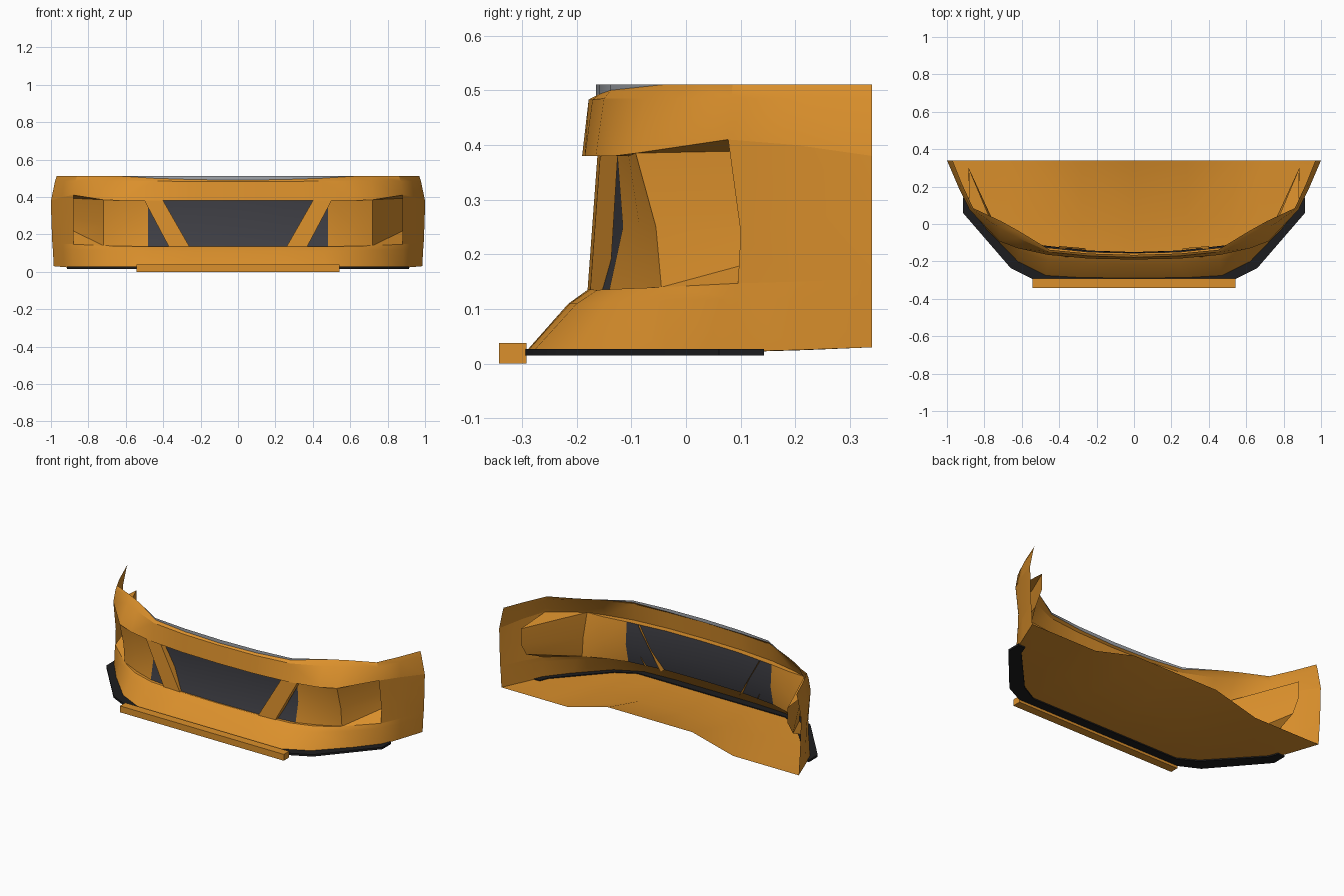
import bpy, bmesh, math

if "Cube" in bpy.data.objects:
    bpy.data.objects.remove(bpy.data.objects["Cube"])

def material(name, rgb):
    m = bpy.data.materials.new(name)
    m.diffuse_color = (*rgb, 1)
    m.use_nodes = True
    m.node_tree.nodes["Principled BSDF"].inputs["Base Color"].default_value = m.diffuse_color
    return m

ORANGE = material("orange_paint", (0.71, 0.28, 0.025))
BLACK = material("black_trim", (0.012, 0.012, 0.013))
MESH = material("dark_mesh", (0.05, 0.05, 0.06))
GREY = material("grey_trim", (0.35, 0.37, 0.4))

def loft(name, rows, mat, closed=False, cap=False):
    """Skin a grid of rows (top to bottom, x = 0 outwards) and mirror it across x."""
    bm = bmesh.new()
    grid = [[bm.verts.new(p) for p in r] for r in rows]
    pairs = list(zip(grid, grid[1:]))
    if closed:
        pairs.append((grid[-1], grid[0]))
    for a, b in pairs:
        for j in range(len(a) - 1):
            bm.faces.new((a[j], b[j], b[j + 1], a[j + 1]))
    if cap:
        bm.faces.new([r[-1] for r in grid])
    bmesh.ops.remove_doubles(bm, verts=bm.verts, dist=1e-4)
    me = bpy.data.meshes.new(name)
    bm.to_mesh(me)
    bm.free()
    me.materials.append(mat)
    ob = bpy.data.objects.new(name, me)
    bpy.context.collection.objects.link(ob)
    mod = ob.modifiers.new("mirror", 'MIRROR')
    mod.use_clip = True
    bpy.context.view_layer.objects.active = ob
    ob.select_set(True)
    bpy.ops.object.shade_smooth_by_angle(angle=math.radians(28))
    ob.select_set(False)
    return ob

def at_z(pts, z):
    return [(x, y, z) for x, y in pts]

# Upper band above the openings
band_top = [(0, -.165, .49), (.24, -.158, .493), (.45, -.138, .5), (.62, -.035, .511),
            (.71, .015, .511), (.86, .085, .511), (.92, .215, .511), (.97, .34, .511)]
band_mid = [(0, -.178, .483), (.24, -.171, .483), (.45, -.15, .485), (.62, -.075, .485),
            (.715, -.025, .485), (.87, .083, .485), (.93, .205, .485), (.978, .34, .485)]
band_low = [(0, -.19, .38), (.24, -.185, .38), (.46, -.165, .38), (.62, -.13, .38),
            (.72, -.092, .385), (.88, .077, .41), (.94, .20, .40), (1.0, .34, .38)]
loft("upper_band", [band_top, band_mid, band_low], ORANGE)

# Lower lip below the openings
lip_top = [(0, -.18, .135), (.24, -.176, .135), (.46, -.162, .135), (.60, -.12, .137),
           (.72, -.045, .14), (.88, .095, .147), (.935, .20, .15), (.993, .34, .155)]
lip_mid = [(0, -.215, .11), (.24, -.212, .11), (.46, -.2, .11), (.61, -.145, .112),
           (.75, -.035, .115), (.883, .095, .12), (.935, .20, .12), (.99, .34, .12)]
lip_low = [(0, -.293, .022), (.28, -.291, .022), (.47, -.28, .022), (.62, -.205, .022),
           (.78, -.04, .022), (.885, .09, .022), (.93, .20, .025), (.985, .34, .03)]
loft("lower_lip", [lip_top, lip_mid, lip_low], ORANGE)

# Side panels behind the scoops
loft("side_panel", [band_low[5:], [(.88, .1, .24), (.94, .20, .26), (.998, .34, .28)],
                    lip_top[5:]], ORANGE)

# Undertray with a raised centre channel at the rear
tray_mid = [(0, .04, .022), (.28, .04, .022), (.52, .04, .022), (.66, .06, .022),
            (.8, .08, .022), (.885, .12, .022), (.93, .22, .025), (.985, .34, .03)]
tray_back = [(0, .34, .1), (.28, .34, .1), (.55, .34, .03), (.7, .34, .03),
             (.82, .34, .03), (.9, .34, .03), (.94, .34, .03), (.985, .34, .03)]
loft("undertray", [lip_low, tray_mid, tray_back], ORANGE)

# Dark grille set back in the main opening
grille_top = [(0, -.155, .38), (.24, -.15, .38), (.48, -.125, .38)]
grille_mid = [(0, -.15, .25), (.24, -.142, .25), (.48, -.115, .25)]
grille_low = [(0, -.172, .135), (.24, -.168, .135), (.48, -.14, .135)]
loft("grille", [grille_top, grille_mid, grille_low], MESH)

# Recessed painted wall between grille and scoop, with ledges round the opening
wall_top = [(.48, -.125, .38), (.62, -.105, .38), (.72, -.092, .385)]
wall_mid = [(.48, -.115, .25), (.62, -.085, .25), (.72, -.055, .25)]
wall_low = [(.48, -.14, .135), (.60, -.1, .137), (.72, -.045, .14)]
loft("recess_wall", [wall_top, wall_mid, wall_low], ORANGE)
loft("opening_top_ledge", [band_low[:5], grille_top + wall_top[1:]], ORANGE)
loft("opening_bottom_ledge", [grille_low + wall_low[1:], lip_top[:5]], ORANGE)

# Slanted struts across the grille, with both edges folded straight back
loft("grille_strut", [[(.40, -.118, .38), (.40, -.162, .38), (.50, -.157, .38), (.50, -.125, .38)],
                      [(.26, -.13, .135), (.26, -.18, .135), (.37, -.175, .135), (.37, -.14, .135)]],
     ORANGE)

# Scoop duct: inner plate running rearward, with roof and floor slivers
plate_top = [(.72, -.092, .385), (.884, .30, .393)]
plate_low = [(.72, -.045, .14), (.884, .25, .22)]
loft("scoop_plate", [plate_top, [(.72, -.055, .25), (.884, .30, .30)], plate_low], ORANGE)
loft("scoop_roof", [[band_low[4], band_low[5]], plate_top], ORANGE)
loft("scoop_floor", [plate_low, [lip_top[4], lip_top[5]]], ORANGE)

# Black splitter strip round the lower edge
outer = [(0, -.30), (.53, -.30), (.66, -.235), (.915, .06), (.915, .143)]
inner = [(0, -.24), (.49, -.24), (.60, -.18), (.85, .09), (.87, .143)]
loft("splitter", [at_z(outer, .027), at_z(outer, .015), at_z(inner, .015),
                  at_z(inner, .027)], BLACK, closed=True, cap=True)

# Front bar
bar_f, bar_b = [(0, -.342), (.543, -.342)], [(0, -.292), (.543, -.292)]
loft("front_bar", [at_z(bar_f, .038), at_z(bar_f, 0), at_z(bar_b, 0),
                   at_z(bar_b, .038)], ORANGE, closed=True, cap=True)

# Thin grey strip filling the dip in the top edge
loft("top_strip", [[(x, y, .511) for x, y, z in band_top[:4]], band_top[:4]], GREY)
